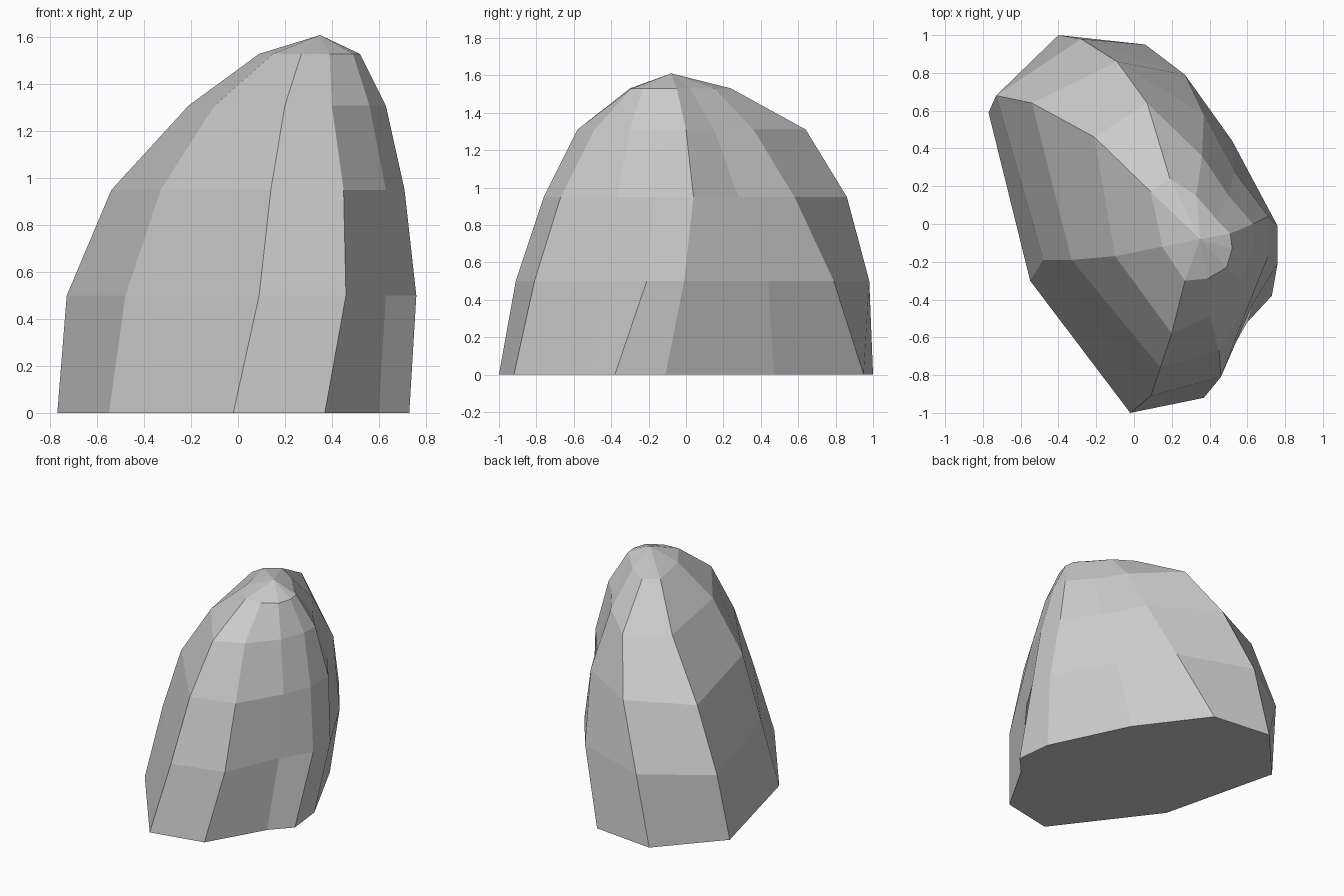
import bpy, bmesh

# Ten-sided cross-sections of the boulder: height, then outline going anticlockwise
rings = [
    (0.00, [(-.77, .59), (-.55, -.30), (-.02, -1.0), (.37, -.92), (.60, -.52),
            (.73, -.38), (.70, -.11), (.42, .47), (.06, .95), (-.40, 1.0)]),
    (0.50, [(-.73, .68), (-.48, -.19), (.09, -.91), (.46, -.81), (.63, -.42),
            (.76, -.21), (.76, -.01), (.52, .44), (.27, .79), (-.28, .98)]),
    (0.95, [(-.54, .64), (-.33, -.19), (.14, -.76), (.45, -.67), (.63, -.37),
            (.71, -.17), (.71, .04), (.53, .28), (.37, .58), (-.09, .86)]),
    (1.31, [(-.21, .46), (-.10, -.17), (.20, -.58), (.40, -.49), (.56, -.30),
            (.63, -.13), (.63, .00), (.50, .15), (.36, .36), (.07, .64)]),
    (1.53, [(.09, .17), (.15, -.12), (.27, -.30), (.39, -.29), (.49, -.23),
            (.52, -.13), (.51, -.05), (.44, .02), (.33, .15), (.19, .24)]),
]
peak = (0.35, -0.08, 1.61)

bm = bmesh.new()
loops = [[bm.verts.new((x, y, z)) for x, y in pts] for z, pts in rings]
n = len(loops[0])

# Side facets between neighbouring rings
for low, high in zip(loops, loops[1:]):
    for i in range(n):
        j = (i + 1) % n
        bm.faces.new((low[i], low[j], high[j], high[i]))

# Pointed cap and flat underside
tip = bm.verts.new(peak)
for i in range(n):
    bm.faces.new((loops[-1][i], loops[-1][(i + 1) % n], tip))
bm.faces.new(loops[0][::-1])
bmesh.ops.recalc_face_normals(bm, faces=bm.faces)

mesh = bpy.data.meshes.new("boulder")
bm.to_mesh(mesh)
bm.free()
boulder = bpy.data.objects.new("boulder", mesh)
bpy.context.collection.objects.link(boulder)
